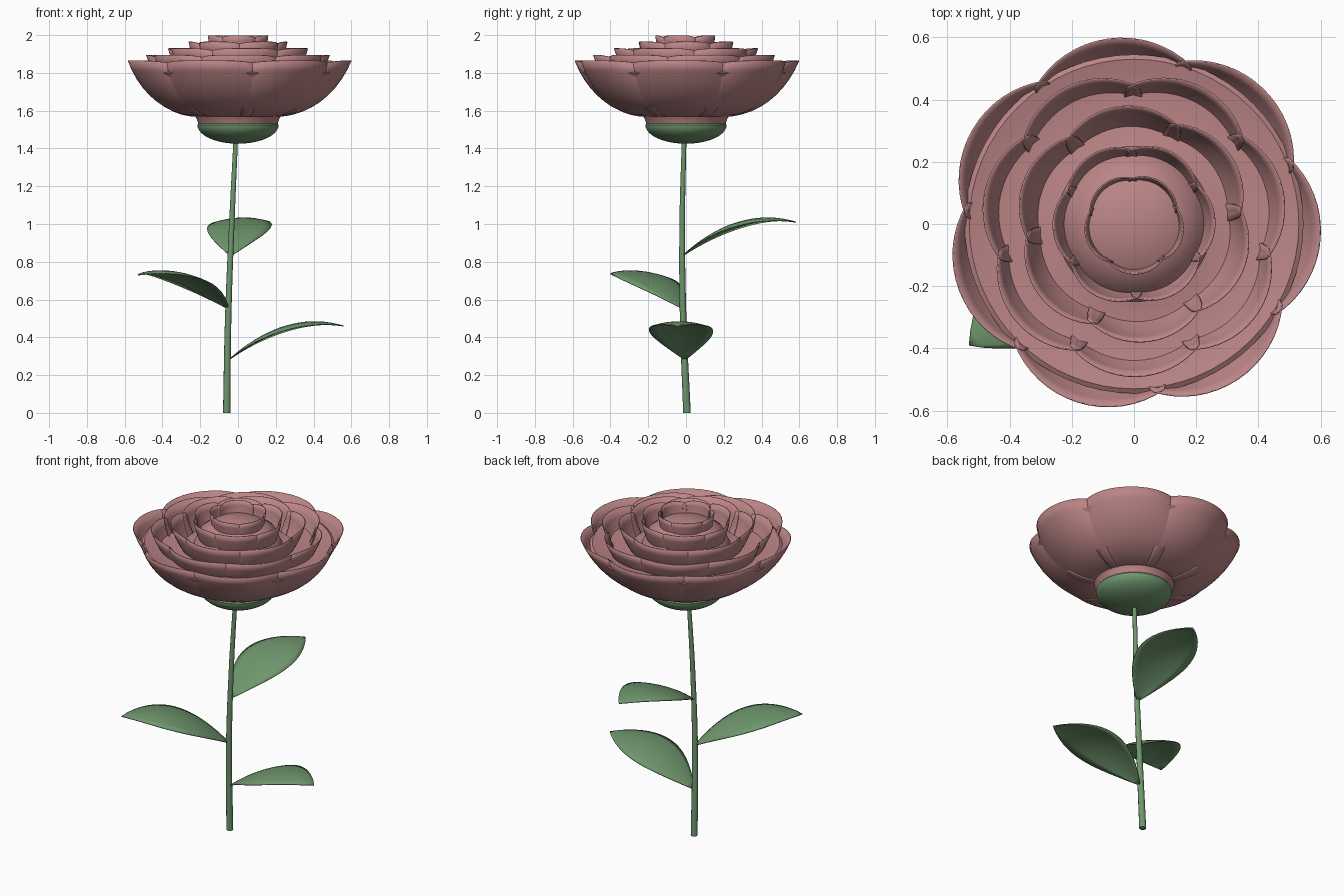
import bpy, bmesh
from math import sin, cos, pi, radians, tau
from mathutils import Vector

cube = bpy.data.objects.get("Cube")
if cube:
    bpy.data.objects.remove(cube)


def make_material(name, rgb):
    mat = bpy.data.materials.new(name)
    mat.use_nodes = True
    mat.diffuse_color = (*rgb, 1)
    mat.node_tree.nodes["Principled BSDF"].inputs["Base Color"].default_value = (*rgb, 1)
    return mat


pink = make_material("dusty pink", (0.50, 0.235, 0.24))
green = make_material("leaf green", (0.16, 0.31, 0.155))


def finish(bm, name, mat, thickness=0):
    mesh = bpy.data.meshes.new(name)
    bmesh.ops.recalc_face_normals(bm, faces=bm.faces)
    bm.to_mesh(mesh)
    bm.free()
    obj = bpy.data.objects.new(name, mesh)
    bpy.context.collection.objects.link(obj)
    mesh.materials.append(mat)
    if thickness:
        solid = obj.modifiers.new("thickness", 'SOLIDIFY')
        solid.thickness = thickness
        solid.offset = 0
    bpy.ops.object.select_all(action='DESELECT')
    bpy.context.view_layer.objects.active = obj
    obj.select_set(True)
    bpy.ops.object.shade_smooth_by_angle(angle=radians(40))
    return obj


def add_patch(bm, point, nu, nv):
    """Grid of quads following point(u, v), with u and v from 0 to 1."""
    grid = [[bm.verts.new(point(i / nu, j / nv)) for j in range(nv + 1)]
            for i in range(nu + 1)]
    for i in range(nu):
        for j in range(nv):
            bm.faces.new((grid[i][j], grid[i + 1][j], grid[i + 1][j + 1], grid[i][j + 1]))


def lathe(name, profile, mat, steps=64):
    bm = bmesh.new()
    verts = [bm.verts.new((r, 0, z)) for r, z in profile]
    edges = [bm.edges.new(pair) for pair in zip(verts, verts[1:])]
    bmesh.ops.spin(bm, geom=verts + edges, cent=(0, 0, 0), axis=(0, 0, 1),
                   angle=tau, steps=steps)
    bmesh.ops.remove_doubles(bm, verts=bm.verts, dist=0.0005)
    return finish(bm, name, mat)


# Petal rings: each petal is a cup section whose ends tuck in past its neighbours
def petal_ring(name, count, start, rim, base):
    bm = bmesh.new()
    half = pi / count
    lean = radians(64)
    for k in range(count):
        middle = radians(start) + (2 * k + 1) * half

        def point(s, v):
            u = 2 * s - 1
            a = middle + half * u * (1.2 - 0.12 * v ** 4)
            out = sin(v * lean) / sin(lean)
            up = (1 - cos(v * lean)) / (1 - cos(lean))
            r = (base[0] + (rim[0] - base[0]) * out) * (1 - 0.10 * u * u * v)
            z = base[1] + (rim[1] - base[1]) * up - 0.015 * v * u ** 4
            return r * cos(a), r * sin(a), z

        add_patch(bm, point, 16, 10)
    return finish(bm, name, pink, 0.005)


petal_ring("outer_petals", 7, 21, (0.60, 1.865), (0.20, 1.57))
petal_ring("second_petals", 7, 39, (0.49, 1.895), (0.18, 1.62))
petal_ring("third_petals", 6, 7, (0.38, 1.93), (0.14, 1.67))
petal_ring("fourth_petals", 6, 32, (0.26, 1.965), (0.10, 1.73))
petal_ring("inner_petals", 5, 20, (0.16, 1.998), (0.10, 1.83))

# Flower core: shallow bowl with a low dome in the middle
lathe("flower_core", [(0, 1.53), (0.21, 1.53), (0.22, 1.56), (0.25, 1.60), (0.33, 1.64),
                      (0.42, 1.69), (0.50, 1.75), (0.545, 1.80), (0.53, 1.81), (0.49, 1.80),
                      (0.36, 1.78), (0.25, 1.80), (0.215, 1.88), (0.15, 1.925),
                      (0.07, 1.948), (0, 1.955)], pink)

# Calyx: lower half of a flattened ball
bowl = [(0.215 * sin(a), 1.525 - 0.10 * cos(a)) for a in (i * pi / 24 for i in range(13))]
lathe("calyx", bowl + [(0.205, 1.54), (0, 1.54)], green)

# Stem: gently bent tapering tube
path = bpy.data.curves.new("stem", 'CURVE')
path.dimensions = '3D'
path.bevel_depth = 0.02
path.bevel_resolution = 3
path.use_fill_caps = True
spline = path.splines.new('BEZIER')
knots = [(-0.06, 0.005, 0), (-0.052, -0.015, 0.5), (-0.033, -0.02, 1.0), (-0.012, -0.01, 1.45)]
spline.bezier_points.add(len(knots) - 1)
for i, (bez, co) in enumerate(zip(spline.bezier_points, knots)):
    bez.co = co
    bez.radius = 1 - 0.13 * i
    bez.handle_left_type = bez.handle_right_type = 'AUTO'
path.materials.append(green)
bpy.context.collection.objects.link(bpy.data.objects.new("stem", path))


# Leaves: arched blades with drooping sides, spiralling up the stem
def leaf(name, root, heading):
    bm = bmesh.new()
    along = Vector((cos(heading), sin(heading), 0))
    across = Vector((-along.y, along.x, 0))

    def point(s, t):
        u = 2 * s - 1
        width = 0.17 * sin(pi * t) ** 0.9 if 0 < t < 1 else 0
        rise = 0.54 * t - 0.36 * t * t - 0.025 * u * u * sin(pi * t)
        return Vector(root) + along * (0.61 * t) + across * (u * width) + Vector((0, 0, rise))

    add_patch(bm, point, 8, 18)
    bmesh.ops.remove_doubles(bm, verts=bm.verts, dist=0.0001)
    return finish(bm, name, green, 0.005)


leaf("lower_leaf", (-0.05, -0.005, 0.28), radians(-4))
leaf("middle_leaf", (-0.05, -0.015, 0.55), radians(218))
leaf("upper_leaf", (-0.04, -0.02, 0.83), radians(81))
